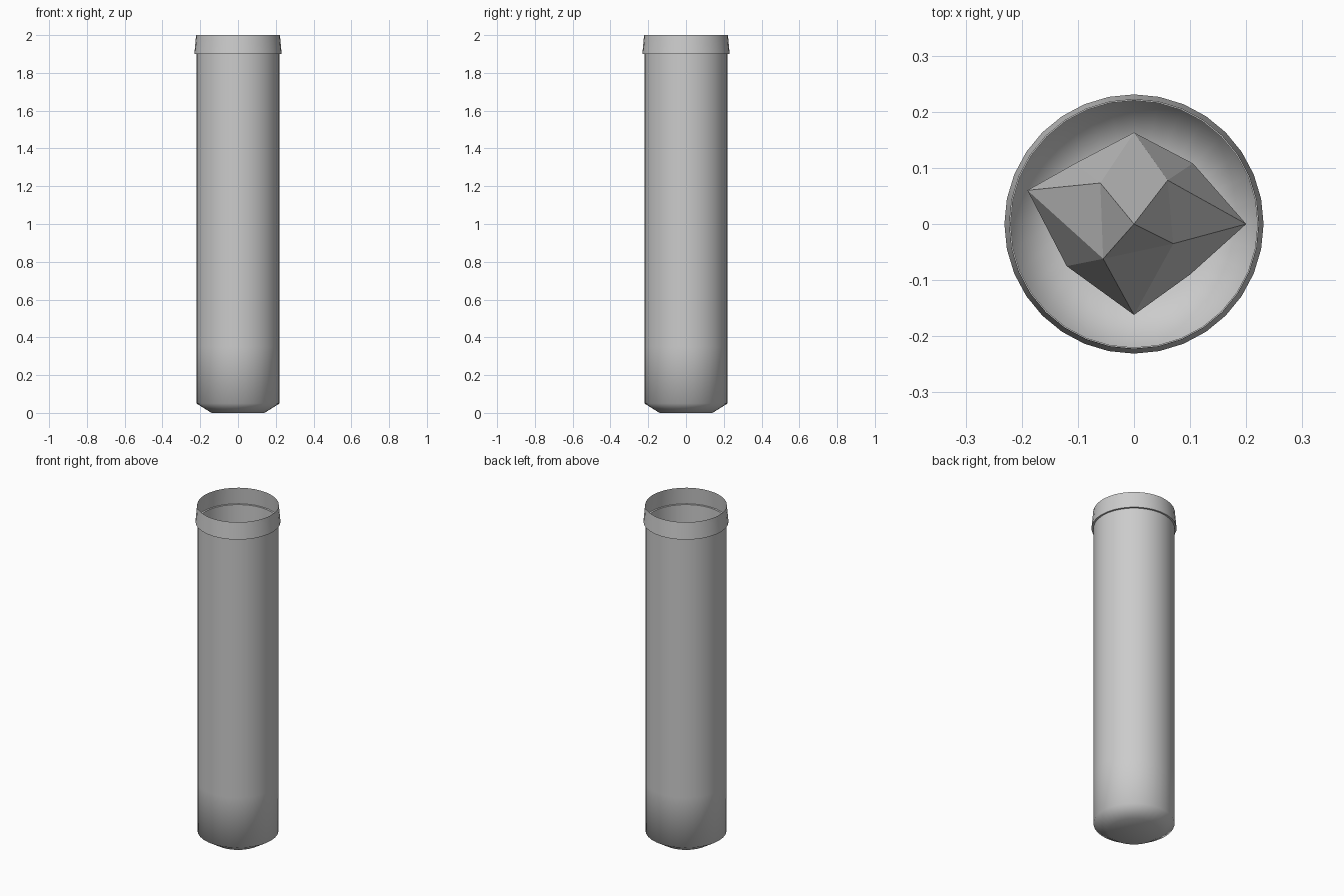
import bpy, bmesh, math

if "Cube" in bpy.data.objects:
    bpy.data.objects.remove(bpy.data.objects["Cube"])


def make_object(name, bm, smooth_angle=None):
    me = bpy.data.meshes.new(name)
    bmesh.ops.recalc_face_normals(bm, faces=bm.faces)
    bm.to_mesh(me)
    bm.free()
    ob = bpy.data.objects.new(name, me)
    bpy.context.collection.objects.link(ob)
    if smooth_angle:
        bpy.ops.object.select_all(action='DESELECT')
        ob.select_set(True)
        bpy.context.view_layer.objects.active = ob
        bpy.ops.object.shade_smooth_by_angle(angle=math.radians(smooth_angle))
    return ob


def lathe(name, profile, sides=32, cap_bottom=False, angle=70):
    """Revolve (radius, z) points around the z axis."""
    bm = bmesh.new()
    rings = [[bm.verts.new((r * math.cos(2 * math.pi * i / sides),
                            r * math.sin(2 * math.pi * i / sides), z))
              for i in range(sides)] for r, z in profile]
    for low, high in zip(rings, rings[1:]):
        for i in range(sides):
            j = (i + 1) % sides
            bm.faces.new((low[i], low[j], high[j], high[i]))
    if cap_bottom:
        bm.faces.new(rings[0][::-1])
    return make_object(name, bm, angle)


# thin open tube with a chamfered closed base
lathe("tube", [(0.14, 0), (0.22, 0.05), (0.22, 0.35), (0.22, 1.6), (0.22, 1.9)],
      cap_bottom=True)

# slightly flared collar around the mouth
lathe("collar", [(0.22, 1.9), (0.231, 1.9), (0.222, 2.0)], angle=60)

# faceted flame standing inside the tube
bm = bmesh.new()
tip = bm.verts.new((0, 0, 0.85))
upper = [bm.verts.new(p) for p in
         [(0.06, 0.078, 0.58), (-0.06, 0.073, 0.58),
          (-0.055, -0.062, 0.58), (0.07, -0.035, 0.58)]]
wide = [bm.verts.new(p) for p in
        [(0.2, 0, 0.28), (0.105, 0.108, 0.25), (0, 0.163, 0.28), (-0.105, 0.108, 0.25),
         (-0.19, 0.06, 0.28), (-0.12, -0.075, 0.25), (0, -0.162, 0.28), (0.1, -0.09, 0.25)]]
base = bm.verts.new((0, 0, 0.02))
for i in range(4):
    a, b = upper[i], upper[(i + 1) % 4]
    w = [wide[(2 * i + k) % 8] for k in range(3)]
    bm.faces.new((tip, a, b))
    bm.faces.new((a, w[2], b))
    for k in range(2):
        bm.faces.new((a, w[k], w[k + 1]))
        bm.faces.new((base, w[k + 1], w[k]))
make_object("flame", bm)
